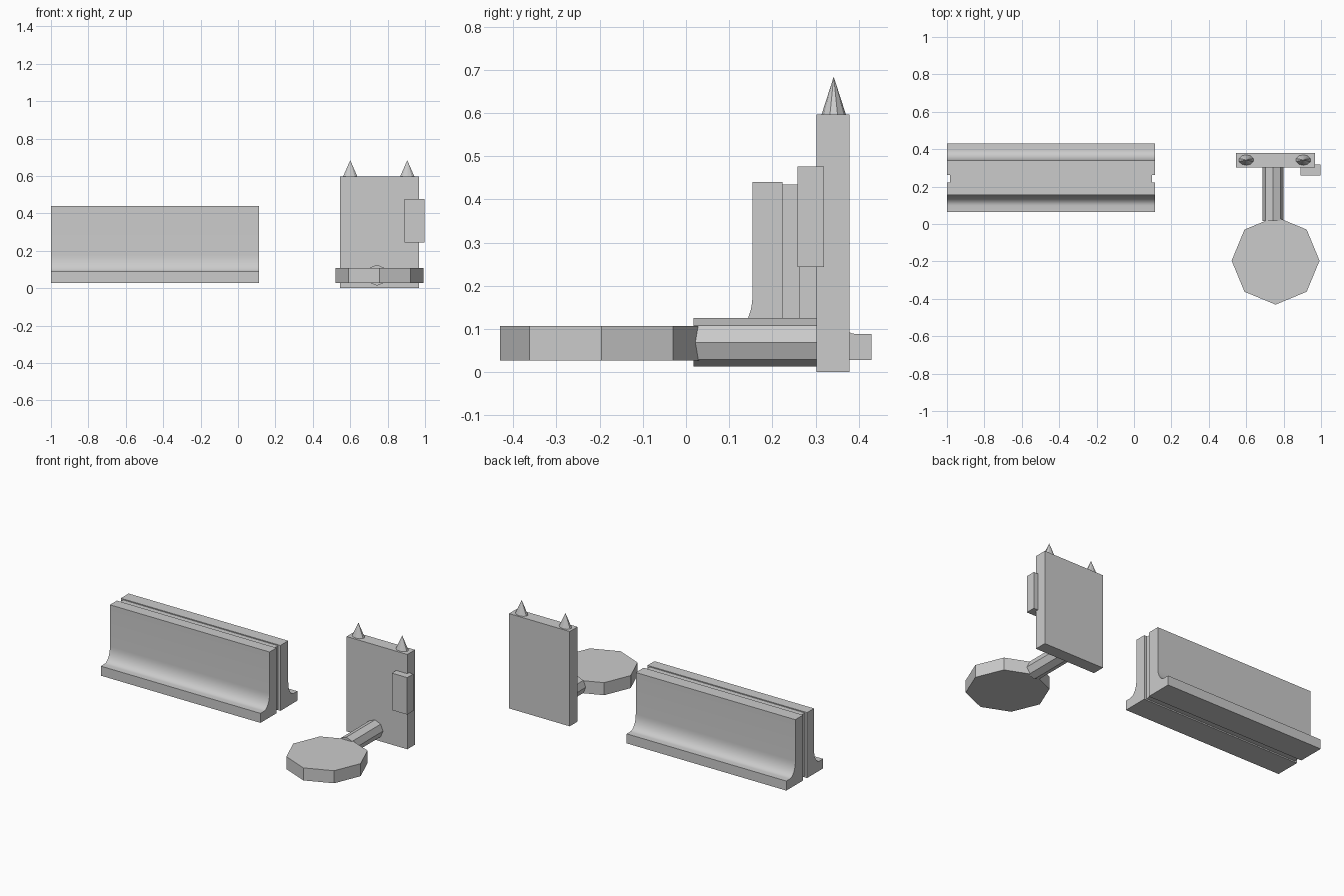
import bpy, bmesh, math
from mathutils import Matrix, Vector

if "Cube" in bpy.data.objects:
    bpy.data.objects.remove(bpy.data.objects["Cube"])


def finish(bm, name):
    bmesh.ops.recalc_face_normals(bm, faces=bm.faces)
    me = bpy.data.meshes.new(name)
    bm.to_mesh(me)
    bm.free()
    ob = bpy.data.objects.new(name, me)
    bpy.context.collection.objects.link(ob)
    return ob


def box(name, lo, hi):
    lo, hi = Vector(lo), Vector(hi)
    bm = bmesh.new()
    m = Matrix.Translation((lo + hi) / 2) @ Matrix.Diagonal((*(hi - lo), 1))
    bmesh.ops.create_cube(bm, size=1, matrix=m)
    return finish(bm, name)


def cone(name, matrix, sides, r1, r2, depth):
    bm = bmesh.new()
    bmesh.ops.create_cone(bm, cap_ends=True, segments=sides, radius1=r1,
                          radius2=r2, depth=depth, matrix=matrix)
    return finish(bm, name)


def extrude_x(name, profile, x0, x1):
    bm = bmesh.new()
    face = bm.faces.new([bm.verts.new((x0, y, z)) for y, z in profile])
    ext = bmesh.ops.extrude_face_region(bm, geom=[face], use_keep_orig=True)
    verts = [g for g in ext["geom"] if isinstance(g, bmesh.types.BMVert)]
    bmesh.ops.translate(bm, verts=verts, vec=(x1 - x0, 0, 0))
    ob = finish(bm, name)
    bpy.ops.object.select_all(action='DESELECT')
    ob.select_set(True)
    bpy.context.view_layer.objects.active = ob
    bpy.ops.object.shade_smooth_by_angle(angle=math.radians(30))
    return ob


# Barrier halves: L-shaped walls with a concave curve into the foot
def wall_half(name, inner, face, toe):
    s = 1 if toe > face else -1
    rx, rz, foot, n = 0.055, 0.09, 0.088, 8
    curve = []
    for i in range(n + 1):
        a = math.pi / 2 * i / n
        curve.append((face + s * rx * (1 - math.sin(a)),
                      foot + rz * (1 - math.cos(a))))
    curve = curve[::-1]          # from the wall down to the foot
    if curve[0][1] < curve[-1][1]:
        curve.reverse()
    profile = [(inner, 0.028), (inner, 0.44), (face, 0.44)]
    profile += [(face + s * rx * (1 - math.cos(t)), foot + rz * (1 - math.sin(t)))
                for t in [math.pi / 2 * i / n for i in range(n + 1)]]
    profile += [(toe, foot), (toe, 0.028)]
    return extrude_x(name, profile, -1.0, 0.112)


wall_half("barrier_front_half", 0.223, 0.154, 0.064)
wall_half("barrier_back_half", 0.262, 0.34, 0.43)

# Recessed core between the halves
box("barrier_core", (-0.984, 0.223, 0.036), (0.096, 0.262, 0.434))

# Upright board with side plate and spikes
box("upright_board", (0.545, 0.302, 0.0), (0.968, 0.379, 0.597))
box("side_plate", (0.891, 0.258, 0.243), (0.998, 0.319, 0.476))
for label, x in (("left", 0.6), ("right", 0.905)):
    m = Matrix.Translation((x, 0.342, 0.6405)) @ Matrix.Diagonal((0.04, 0.028, 1, 1))
    cone("spike_" + label, m, 10, 1, 0, 0.087)

# Eight-sided handle rod running back to the board
rod = Matrix.Translation((0.743, 0.161, 0.069)) @ Matrix.Rotation(math.pi / 2, 4, 'X')
cone("rod", rod, 8, 0.056, 0.056, 0.288)

# Eight-sided disc on the floor side
cone("disc", Matrix.Translation((0.757, -0.196, 0.067)), 8, 0.235, 0.235, 0.079)
